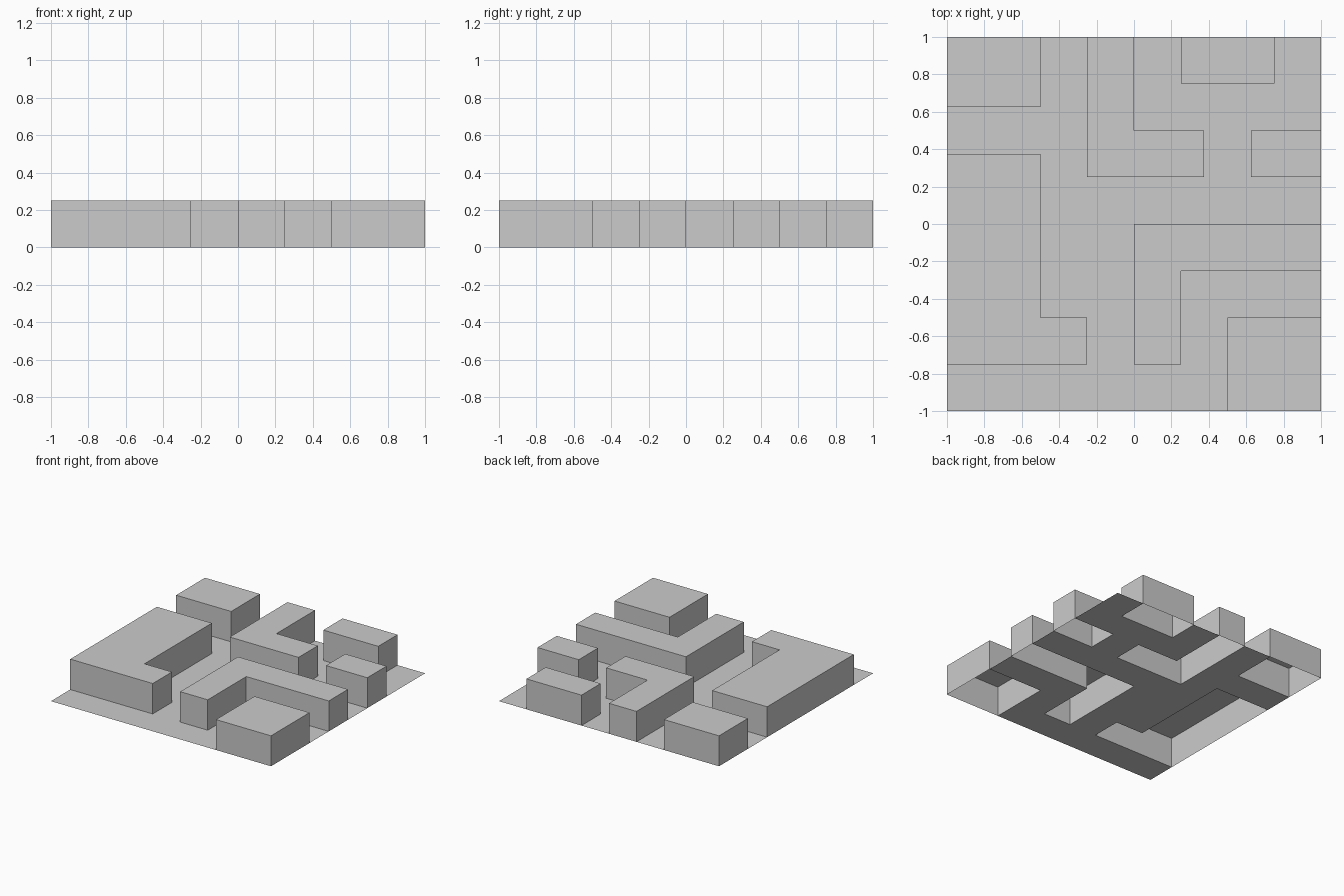
import bpy, bmesh, math

if "Cube" in bpy.data.objects:
    bpy.data.objects.remove(bpy.data.objects["Cube"])

HEIGHT = 0.25


def rect(x0, y0, x1, y1):
    return [(x0, y0), (x1, y0), (x1, y1), (x0, y1)]


def inside(x, y, poly):
    hit = False
    for (ax, ay), (bx, by) in zip(poly, poly[1:] + poly[:1]):
        if (ay > y) != (by > y) and x < ax + (y - ay) * (bx - ax) / (by - ay):
            hit = not hit
    return hit


def finish(name, bm):
    mesh = bpy.data.meshes.new(name)
    bm.to_mesh(mesh)
    bm.free()
    bpy.context.collection.objects.link(bpy.data.objects.new(name, mesh))


# Building footprints, counter-clockwise
footprints = {
    "back_left_block": rect(-1, 0.625, -0.5, 1),
    "left_corner_block": [(-1, -0.75), (-0.25, -0.75), (-0.25, -0.5),
                          (-0.5, -0.5), (-0.5, 0.375), (-1, 0.375)],
    "back_corner_block": [(-0.25, 0.25), (0.375, 0.25), (0.375, 0.5),
                          (0, 0.5), (0, 1), (-0.25, 1)],
    "back_right_block": rect(0.25, 0.75, 0.75, 1),
    "right_block": rect(0.625, 0.25, 1, 0.5),
    "right_corner_block": [(0, -0.75), (0.25, -0.75), (0.25, -0.25),
                           (1, -0.25), (1, 0), (0, 0)],
    "front_right_block": rect(0.5, -1, 1, -0.5),
}

# Hollow blocks: roof and walls, open underneath
for name, pts in footprints.items():
    bm = bmesh.new()
    low = [bm.verts.new((x, y, 0)) for x, y in pts]
    high = [bm.verts.new((x, y, HEIGHT)) for x, y in pts]
    bm.faces.new(high)
    for i in range(len(pts)):
        j = (i + 1) % len(pts)
        bm.faces.new((low[i], low[j], high[j], high[i]))
    finish(name, bm)

# Street floor: flat sheet with the footprints cut away
bm = bmesh.new()
bmesh.ops.create_grid(bm, x_segments=16, y_segments=16, size=1)
covered = []
for f in bm.faces:
    c = f.calc_center_median()
    if any(inside(c.x, c.y, p) for p in footprints.values()):
        covered.append(f)
bmesh.ops.delete(bm, geom=covered, context='FACES')
bmesh.ops.dissolve_limit(bm, angle_limit=math.radians(1),
                         verts=bm.verts[:], edges=bm.edges[:])
finish("street_floor", bm)
